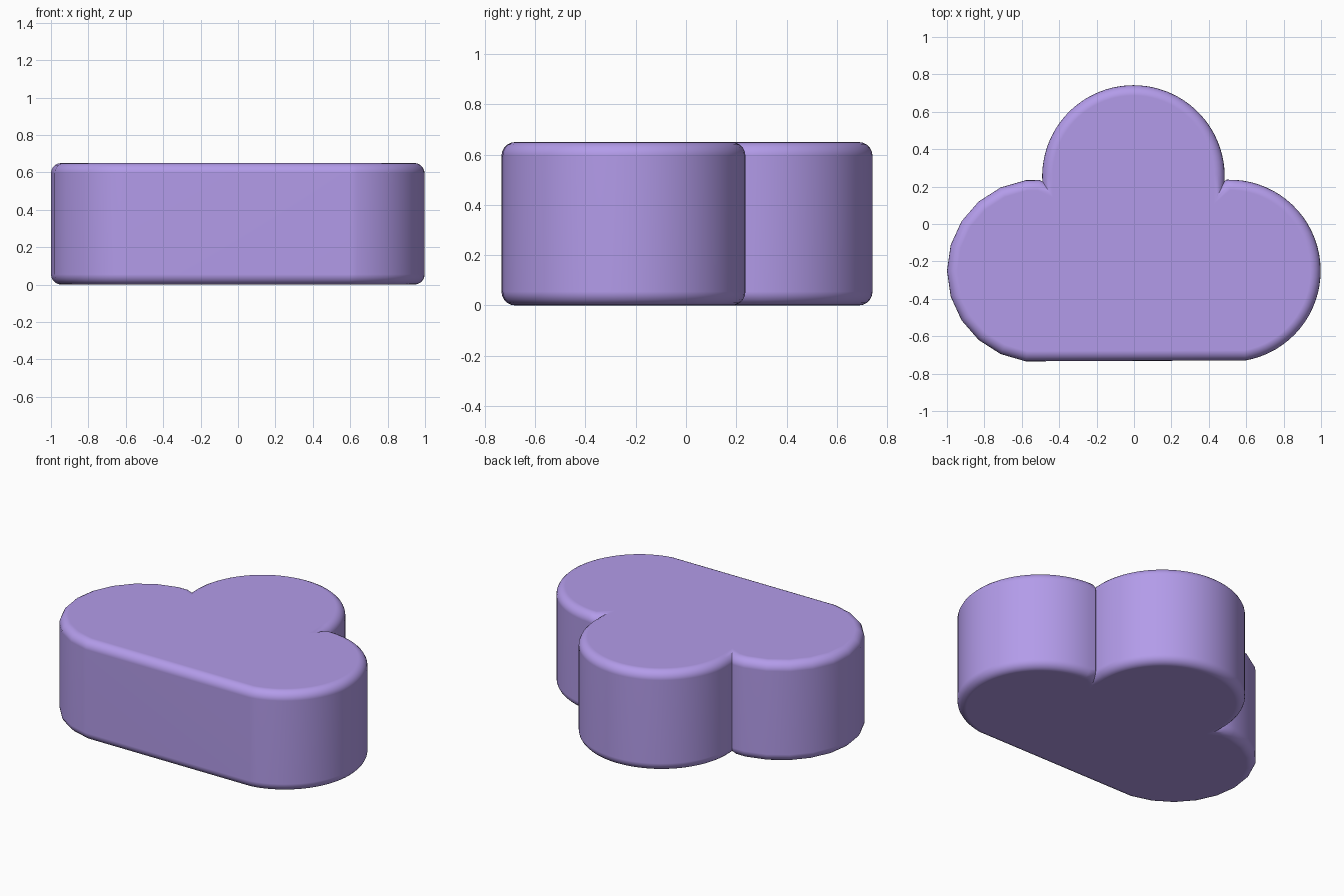
import bpy, bmesh
from math import cos, sin, radians

if "Cube" in bpy.data.objects:
    bpy.data.objects.remove(bpy.data.objects["Cube"])

HEIGHT, ROUND = 0.65, 0.055


def arc(cx, cy, r, start, end, steps):
    """Points on an arc, angles in degrees, counter-clockwise."""
    return [(cx + r * cos(radians(start + (end - start) * i / steps)),
             cy + r * sin(radians(start + (end - start) * i / steps)))
            for i in range(steps + 1)]


# Cloud outline: fine right lobe, fine top lobe, coarser left lobe
outline = arc(0.511, -0.25, 0.487, -80, 92, 34)
outline += arc(-0.003, 0.254, 0.488, -3, 183, 44)
outline += [(-0.505, 0.235)]
outline += arc(-0.511, -0.25, 0.489, 98, 262, 10)

bm = bmesh.new()
base = bm.faces.new([bm.verts.new((x, y, 0)) for x, y in outline])
side = bmesh.ops.extrude_face_region(bm, geom=[base], use_keep_orig=True)
top_verts = [g for g in side["geom"] if isinstance(g, bmesh.types.BMVert)]
bmesh.ops.translate(bm, verts=top_verts, vec=(0, 0, HEIGHT))
bmesh.ops.recalc_face_normals(bm, faces=bm.faces)

# Rounded top and bottom rims
rims = [e for e in bm.edges if abs(e.verts[0].co.z - e.verts[1].co.z) < 1e-5]
bmesh.ops.bevel(bm, geom=rims, offset=ROUND, offset_type='OFFSET', segments=5,
                profile=0.5, affect='EDGES', clamp_overlap=False)
bmesh.ops.recalc_face_normals(bm, faces=bm.faces)

mesh = bpy.data.meshes.new("cloud_block")
bm.to_mesh(mesh)
bm.free()
cloud = bpy.data.objects.new("cloud_block", mesh)
bpy.context.collection.objects.link(cloud)

# Lilac material
mat = bpy.data.materials.new("lilac")
mat.diffuse_color = (0.45, 0.33, 0.82, 1)
mat.use_nodes = True
mat.node_tree.nodes["Principled BSDF"].inputs["Base Color"].default_value = mat.diffuse_color
mesh.materials.append(mat)

# Smooth shading with flat caps and sharp creases between lobes
bpy.context.view_layer.objects.active = cloud
cloud.select_set(True)
bpy.ops.object.shade_smooth_by_angle(angle=radians(40))
weighted = cloud.modifiers.new("weighted_normals", 'WEIGHTED_NORMAL')
weighted.keep_sharp = True
